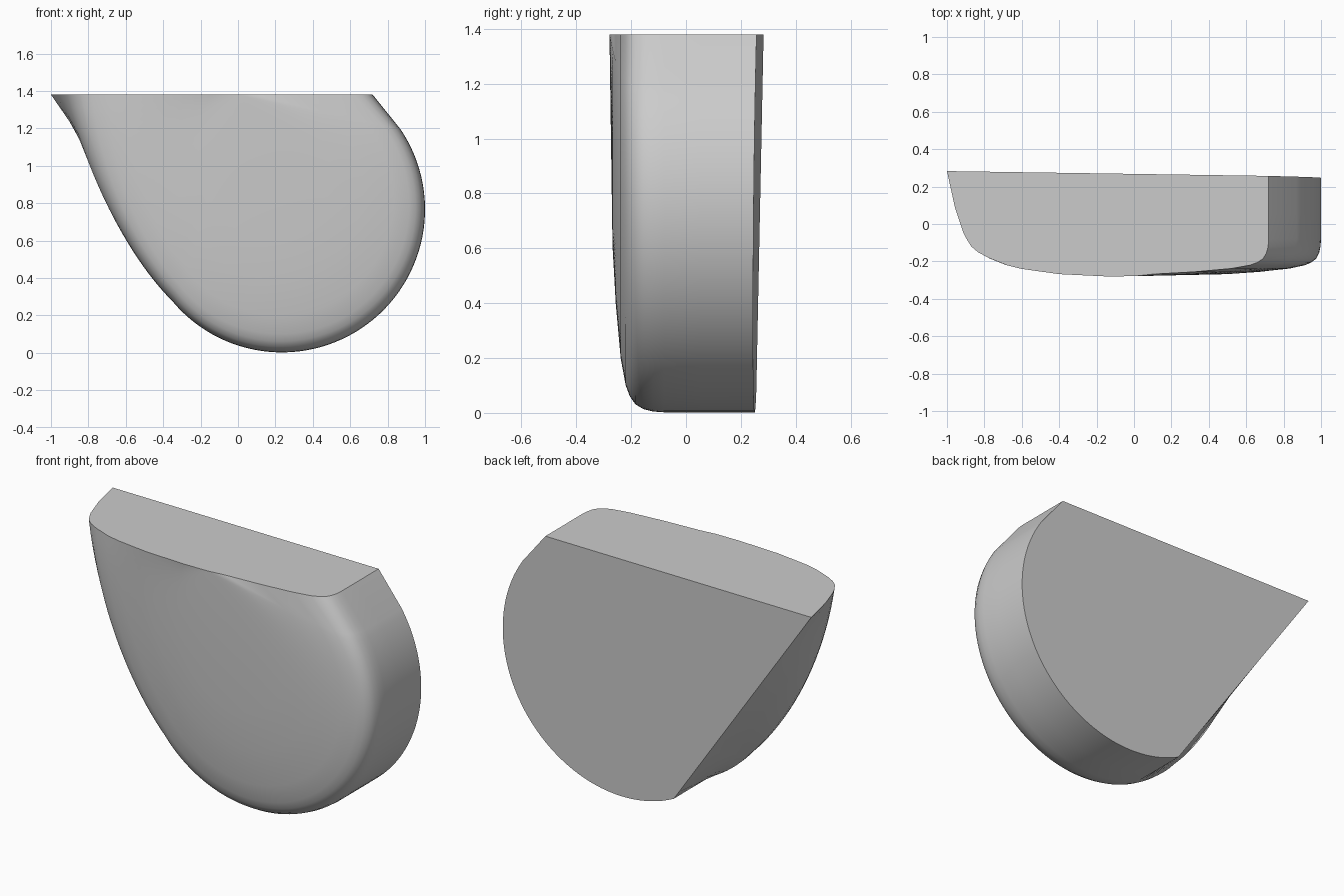
import bpy, bmesh, math
from mathutils import Vector

if "Cube" in bpy.data.objects:
    bpy.data.objects.remove(bpy.data.objects["Cube"], do_unlink=True)

TOP = 1.38
HUB = Vector((0, TOP))                 # ribs fan out from here, in (x, z)
CENTRE, RADIUS = Vector((0.235, 0.767)), 0.765

# Rim profiles as (inset, y): tight on the round side, soft at the pointed corner
TIGHT = [(0, -.08), (.003, -.12), (.012, -.155), (.03, -.185), (.06, -.205),
         (.1, -.22), (.2, -.238), (.4, -.256), (.62, -.268)]
SOFT = [(.085, -.04), (.105, -.08), (.13, -.12), (.165, -.15), (.22, -.18),
        (.32, -.22), (.4, -.24), (.6, -.268), (.85, -.28)]


def on_circle(degrees):
    a = math.radians(degrees)
    return CENTRE + RADIUS * Vector((math.cos(a), math.sin(a)))


def back_y(p):
    return 0.254 - 0.015 * p.x + 0.01 * p.y


# Outline: bulged left side, round bottom and right, short straight to the top
tip, pull, join = Vector((-1, TOP)), Vector((-.66, .58)), on_circle(220)
outline = []
for i in range(20):
    t = i / 20
    outline.append(tip * (1 - t) ** 2 + pull * 2 * t * (1 - t) + join * t * t)
outline += [on_circle(a) for a in range(220, 395, 3)]
outline.append(Vector((0.72, TOP)))

# The back edge cuts straight from the tip to the round bottom
chord_end = next(i for i, p in enumerate(outline) if (p - on_circle(244)).length < 0.025)


def rib(i, p):
    back = tip.lerp(outline[chord_end], i / chord_end) if i < chord_end else p
    soft = (p.y / TOP) ** 3 if i < chord_end else 0
    inward = (HUB - p).normalized()
    front = []
    for (d0, y0), (d1, y1) in zip(TIGHT, SOFT):
        q = p + inward * (d0 + (d1 - d0) * soft)
        front.append(Vector((q.x, y0 + (y1 - y0) * soft, q.y)))
    start = Vector((back.x, back_y(back), back.y))
    mid = start.lerp(front[0], 0.5)
    mid.y = start.y + (front[0].y - start.y) * 0.6
    return [start, mid] + front


# Body shell
bm = bmesh.new()
ribs = [[bm.verts.new(v) for v in rib(i, p)] for i, p in enumerate(outline)]
hub = bm.verts.new((0, -0.279, TOP))
for a, b in zip(ribs, ribs[1:]):
    for j in range(len(a) - 1):
        bm.faces.new((a[j], a[j + 1], b[j + 1], b[j]))
    bm.faces.new((a[-1], hub, b[-1]))
bm.faces.new([r[0] for r in ribs])                       # flat back
bm.faces.new(ribs[0] + [hub] + ribs[-1][::-1])           # flat top
bmesh.ops.recalc_face_normals(bm, faces=bm.faces)

mesh = bpy.data.meshes.new("body")
bm.to_mesh(mesh)
bm.free()
body = bpy.data.objects.new("body", mesh)
bpy.context.collection.objects.link(body)

# Plain grey finish
grey = bpy.data.materials.new("light grey")
grey.use_nodes = True
colour = (0.6, 0.6, 0.6, 1)
grey.diffuse_color = colour
grey.node_tree.nodes["Principled BSDF"].inputs["Base Color"].default_value = colour
mesh.materials.append(grey)

bpy.context.view_layer.objects.active = body
body.select_set(True)
bpy.ops.object.shade_smooth_by_angle(angle=math.radians(35))
